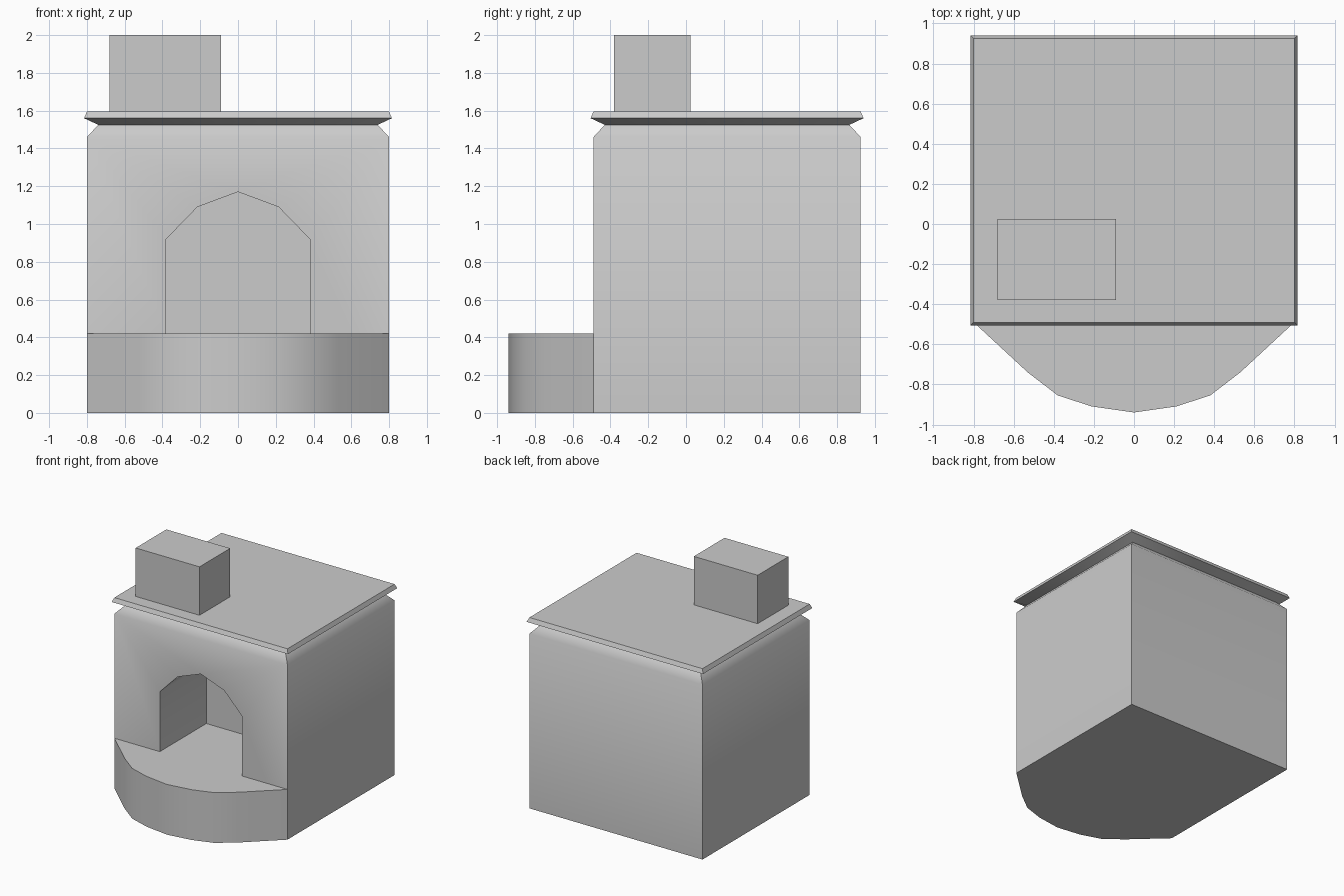
import bpy, bmesh

if "Cube" in bpy.data.objects:
    bpy.data.objects.remove(bpy.data.objects["Cube"])


def make_object(name, bm):
    bmesh.ops.recalc_face_normals(bm, faces=bm.faces)
    mesh = bpy.data.meshes.new(name)
    bm.to_mesh(mesh)
    bm.free()
    obj = bpy.data.objects.new(name, mesh)
    bpy.context.collection.objects.link(obj)
    return obj


def loft(name, rings):
    """Closed solid through a stack of matching point rings."""
    bm = bmesh.new()
    loops = [[bm.verts.new(p) for p in ring] for ring in rings]
    n = len(loops[0])
    for a, b in zip(loops, loops[1:]):
        for i in range(n):
            j = (i + 1) % n
            bm.faces.new((a[i], a[j], b[j], b[i]))
    bm.faces.new(loops[0][::-1])
    bm.faces.new(loops[-1])
    return make_object(name, bm)


def rect(x0, x1, y0, y1, z):
    return [(x0, y0, z), (x1, y0, z), (x1, y1, z), (x0, y1, z)]


def mirrored(half):
    """Complete a half outline that runs from the +x side to x = 0."""
    return half + [(-x, v) for x, v in reversed(half[:-1])]


def smooth(obj, degrees):
    bpy.ops.object.select_all(action='DESELECT')
    obj.select_set(True)
    bpy.context.view_layer.objects.active = obj
    bpy.ops.object.shade_smooth_by_angle(angle=degrees * 3.14159265 / 180)


# Oven body: box with a pinched neck and a flared top rim (offset, height)
profile = [(0, 0), (0, 1.46), (-0.06, 1.525), (0.015, 1.56), (0, 1.595)]
body = loft("oven_body", [rect(-0.8 - d, 0.8 + d, -0.49 - d, 0.925 + d, z)
                          for d, z in profile])

# Arched firebox opening, cut into the front
arch = mirrored([(0.38, 0.42), (0.38, 0.92), (0.215, 1.09), (0, 1.17)])
cutter = loft("firebox_cutter", [[(x, y, z) for x, z in arch] for y in (-0.7, 0.125)])
cutter.hide_render = True
cut = body.modifiers.new("firebox", 'BOOLEAN')
cut.operation = 'DIFFERENCE'
cut.solver = 'EXACT'
cut.object = cutter
bpy.context.view_layer.objects.active = body
bpy.ops.object.modifier_apply(modifier=cut.name)
bpy.data.objects.remove(cutter)
smooth(body, 50)

# Rounded hearth ledge in front, level with the firebox floor
curve = mirrored([(0.8, -0.49), (0.53, -0.74), (0.38, -0.855), (0.21, -0.91), (0, -0.94)])
hearth = loft("hearth_ledge", [[(x, y, z) for x, y in curve] for z in (0, 0.42)])
smooth(hearth, 40)

# Chimney block on the roof
loft("chimney", [rect(-0.68, -0.09, -0.38, 0.025, z) for z in (1.595, 2.0)])
